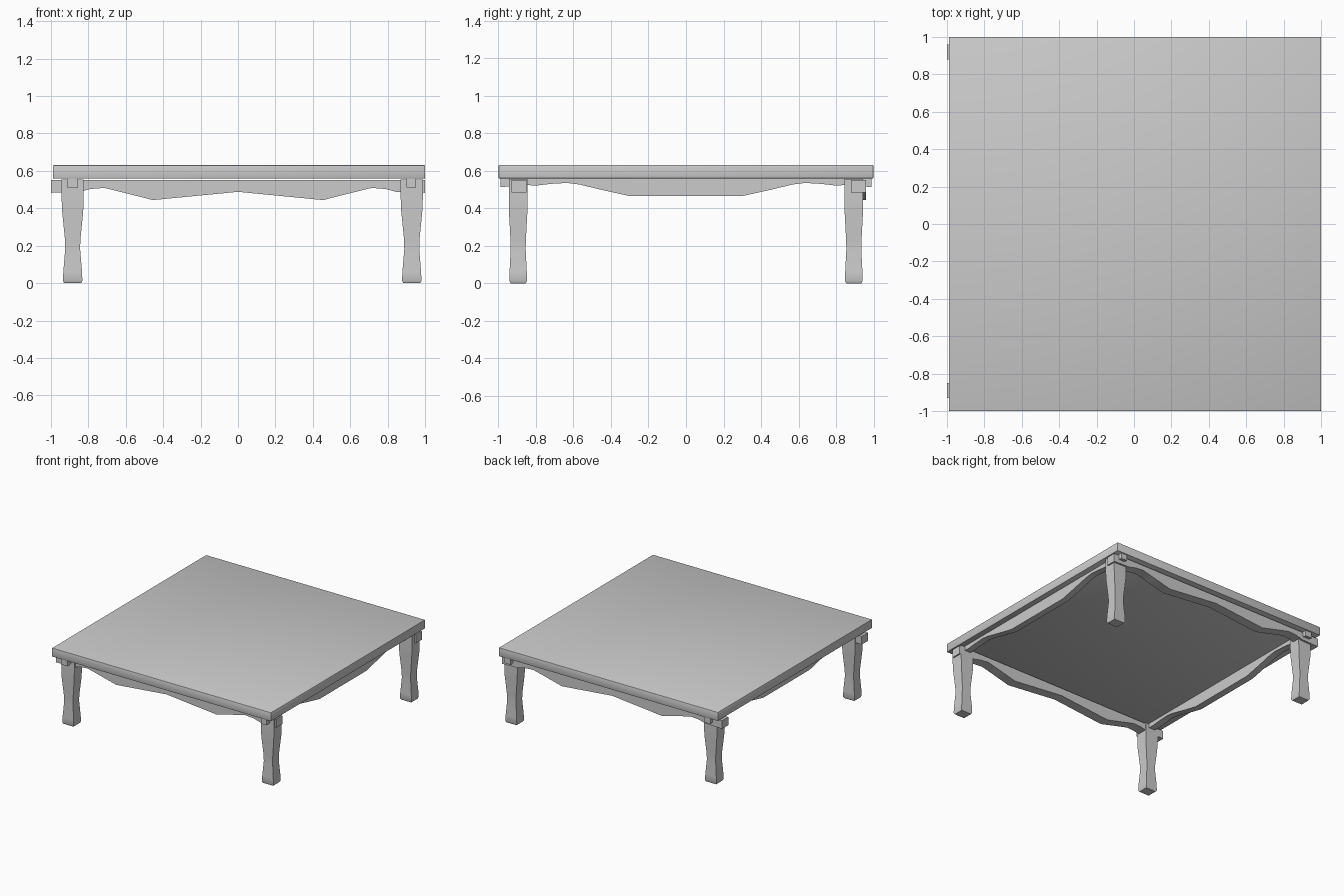
import bpy, bmesh, math

if "Cube" in bpy.data.objects:
    bpy.data.objects.remove(bpy.data.objects["Cube"])


def add_object(name, bm, angle=35):
    bmesh.ops.recalc_face_normals(bm, faces=bm.faces)
    mesh = bpy.data.meshes.new(name)
    bm.to_mesh(mesh)
    bm.free()
    obj = bpy.data.objects.new(name, mesh)
    bpy.context.collection.objects.link(obj)
    bpy.ops.object.select_all(action='DESELECT')
    obj.select_set(True)
    bpy.context.view_layer.objects.active = obj
    bpy.ops.object.shade_smooth_by_angle(angle=math.radians(angle))
    return obj


# Tabletop: thin slab with slightly eased edges
bm = bmesh.new()
bmesh.ops.create_cube(bm, size=1)
for v in bm.verts:
    v.co = (0.005 + v.co.x * 1.99, v.co.y * 2.0, 0.595 + v.co.z * 0.072)
bmesh.ops.bevel(bm, geom=bm.edges[:], offset=0.005, segments=2,
                profile=0.5, affect='EDGES')
add_object("tabletop", bm)

# Legs: square section with a waist; (z, half width x, half width y)
LEG = [(0.0, 0.045, 0.040), (0.012, 0.052, 0.047), (0.06, 0.050, 0.046),
       (0.18, 0.040, 0.040), (0.23, 0.041, 0.041), (0.38, 0.056, 0.049),
       (0.45, 0.059, 0.050), (0.555, 0.059, 0.050)]


def leg(name, cx, cy):
    bm = bmesh.new()
    rings = [[bm.verts.new((cx + sx * hx, cy + sy * hy, z))
              for sx, sy in ((-1, -1), (1, -1), (1, 1), (-1, 1))]
             for z, hx, hy in LEG]
    for a, b in zip(rings, rings[1:]):
        for i in range(4):
            j = (i + 1) % 4
            bm.faces.new((a[i], a[j], b[j], b[i]))
    bm.faces.new(rings[0])
    bm.faces.new(rings[-1])
    add_object(name, bm)


for side, cx in (("left", -0.884), ("right", 0.929)):
    for end, cy in (("front", -0.895), ("back", 0.895)):
        leg(f"{end}_{side}_leg", cx, cy)


# Aprons: wavy boards whose ends run through the legs as tenons
def apron(name, lower, top, near, far, along_x):
    bm = bmesh.new()
    outline = lower + [(lower[-1][0], top), (lower[0][0], top)]
    verts = [bm.verts.new((u, near, z) if along_x else (near, u, z))
             for u, z in outline]
    face = bm.faces.new(verts)
    out = bmesh.ops.extrude_face_region(bm, geom=[face])
    shift = (0, far - near, 0) if along_x else (far - near, 0, 0)
    bmesh.ops.translate(bm, vec=shift,
                        verts=[g for g in out["geom"] if isinstance(g, bmesh.types.BMVert)])
    add_object(name, bm, 20)


def mirrored(half):
    return [(-u, z) for u, z in reversed(half) if u > 0] + half


LONG = mirrored([(0, 0.488), (0.455, 0.444), (0.62, 0.486), (0.715, 0.509),
                 (0.79, 0.503), (0.85, 0.487), (1.0, 0.483)])
SIDE = mirrored([(0.30, 0.465), (0.45, 0.498), (0.57, 0.527), (0.635, 0.535),
                 (0.72, 0.53), (0.80, 0.521), (0.87, 0.525), (0.99, 0.512)])

apron("front_apron", LONG, 0.551, -0.93, -0.85, True)
apron("back_apron", LONG, 0.551, 0.88, 0.96, True)
apron("left_apron", SIDE, 0.559, -0.914, -0.856, False)
apron("right_apron", SIDE, 0.559, 0.90, 0.953, False)
